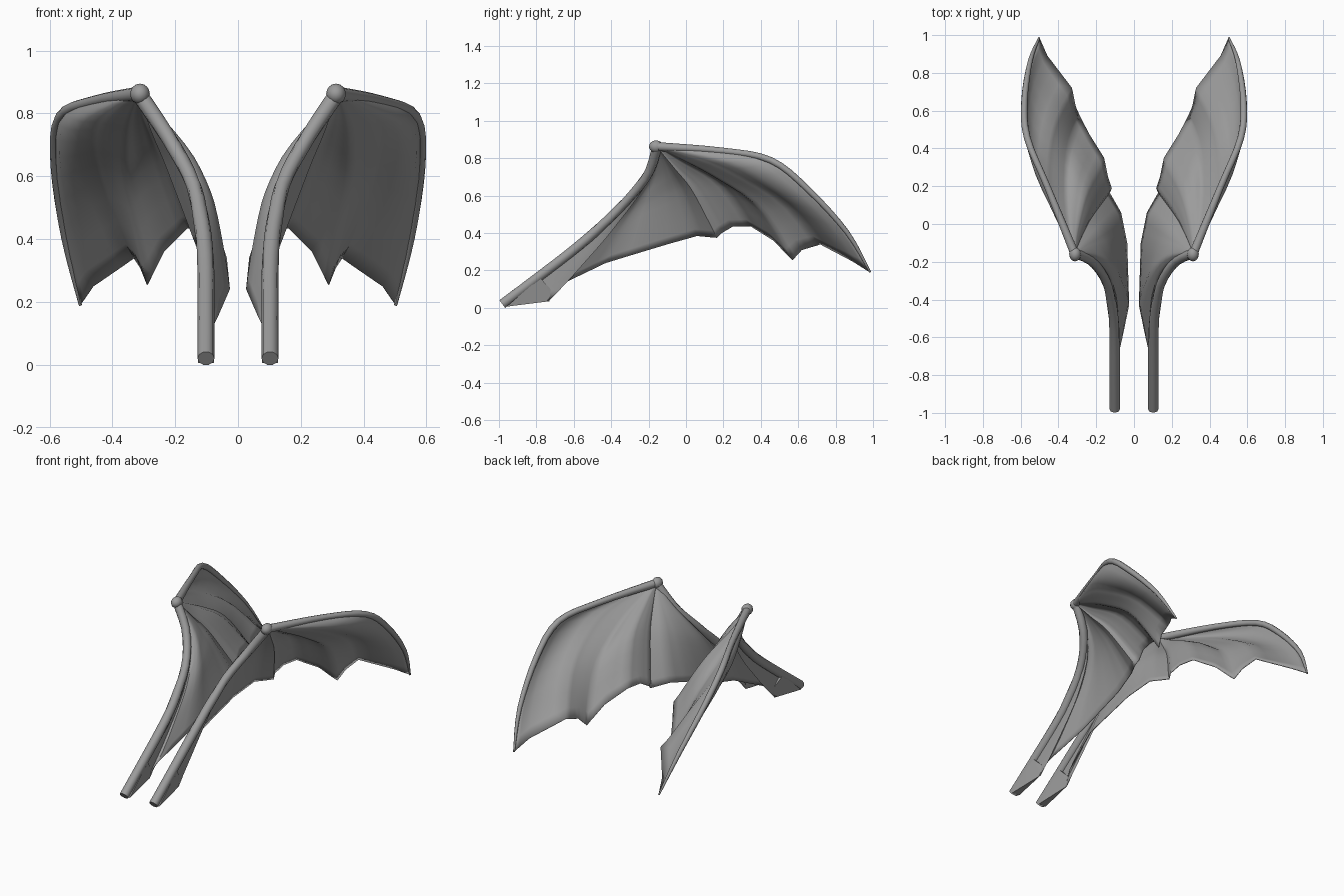
import bpy, bmesh, math
from mathutils import Vector

cube = bpy.data.objects.get("Cube")
if cube:
    bpy.data.objects.remove(cube, do_unlink=True)

grey = bpy.data.materials.new("membrane_grey")
grey.use_nodes = True
grey.diffuse_color = (0.33, 0.33, 0.33, 1)
bsdf = grey.node_tree.nodes["Principled BSDF"]
bsdf.inputs["Base Color"].default_value = (0.33, 0.33, 0.33, 1)
bsdf.inputs["Roughness"].default_value = 0.7


def finish(name, bm, angle=45, thickness=0):
    """Turn a bmesh of the left side into a mirrored object."""
    me = bpy.data.meshes.new(name)
    bmesh.ops.recalc_face_normals(bm, faces=bm.faces)
    bm.to_mesh(me)
    bm.free()
    me.materials.append(grey)
    for p in me.polygons:
        p.use_smooth = True
    me.set_sharp_from_angle(angle=math.radians(angle))
    ob = bpy.data.objects.new(name, me)
    bpy.context.collection.objects.link(ob)
    if thickness:
        mod = ob.modifiers.new("Thickness", 'SOLIDIFY')
        mod.thickness, mod.offset = thickness, 0
    ob.modifiers.new("Mirror", 'MIRROR').use_axis[0] = True
    return ob


def at(points, s):
    """Point at fraction s along a polyline, smoothed through its points."""
    p = [Vector(q) for q in points]
    f = s * (len(p) - 1)
    i = min(int(f), len(p) - 2)
    u = f - i
    a, b, c, d = p[max(i - 1, 0)], p[i], p[i + 1], p[min(i + 2, len(p) - 1)]
    return 0.5 * (2 * b + (c - a) * u + (2 * a - 5 * b + 4 * c - d) * u * u
                  + (3 * b - a - 3 * c + d) * u ** 3)


def tube(name, points, radii, sides=10, steps=20):
    """Tapered bone along a path."""
    bm = bmesh.new()
    rings = []
    for k in range(steps + 1):
        s = k / steps
        c = at(points, s)
        tan = (at(points, min(s + .02, 1)) - at(points, max(s - .02, 0))).normalized()
        side = tan.cross(Vector((0, 0.62, 0.78)) if abs(tan.z) < .75 or tan.y < 0
                         else Vector((0, 1, 0))).normalized()
        up = side.cross(tan)
        r = at([(q, 0, 0) for q in radii], s).x
        rings.append([bm.verts.new(c + r * (math.cos(a) * side + math.sin(a) * up))
                      for a in (2 * math.pi * j / sides for j in range(sides))])
    for A, B in zip(rings, rings[1:]):
        for j in range(sides):
            n = (j + 1) % sides
            bm.faces.new((A[j], A[n], B[n], B[j]))
    bm.faces.new(rings[0])
    bm.faces.new(rings[-1])
    return finish(name, bm)


# Bone paths, all starting at the wrist
WRIST = (.315, -.155, .862)
arm = [WRIST, (.22, -.2, .72), (.145, -.31, .58), (.114, -.45, .44),
       (.103, -.585, .322), (.102, -.785, .168), (.102, -.982, .02)]
lead = [WRIST, (.46, .2, .838), (.565, .455, .788), (.58, .65, .635),
        (.55, .86, .405), (.502, .985, .19)]
middle = [WRIST, (.345, -.01, .79), (.358, .17, .69), (.347, .4, .53), (.288, .57, .255)]
inner = [WRIST, (.275, -.06, .745), (.225, .035, .625), (.13, .165, .375)]

# Membrane panels: two bones, trailing edge between their tips, bulge
panels = [
    (lead, middle, [lead[-1], (.46, .89, .25), (.33, .72, .34), (.31, .62, .31), middle[-1]],
     (.05, -.03, -.03)),
    (middle, inner, [middle[-1], (.235, .47, .36), (.16, .35, .435), (.14, .25, .435),
                     (.12, .19, .4), inner[-1]], (0, 0, 0)),
    (inner, arm, [inner[-1], (.07, .06, .385), (.038, -.1, .34), (.028, -.43, .24),
                  (.08, -.68, .12), (.095, -.72, .08), (.1, -.73, .04), (.102, -.86, .025),
                  arm[-1]], (-.045, 0, 0)),
]

STEPS, SUB = 14, 3
bm = bmesh.new()
for first, second, edge, bulge in panels:
    edge = [Vector(e) for e in edge]
    dist = [0]
    for a, b in zip(edge, edge[1:]):
        dist.append(dist[-1] + (b - a).length)
    rows = []
    for i in range((len(edge) - 1) * SUB + 1):
        k = min(i // SUB, len(edge) - 2)
        u = i / SUB - k
        t = (dist[k] + u * (dist[k + 1] - dist[k])) / dist[-1]
        end = edge[k].lerp(edge[k + 1], u)
        fix = end - Vector(first[-1]).lerp(Vector(second[-1]), t)
        row = []
        for j in range(STEPS + 1):
            s = j / STEPS
            p = at(first, s).lerp(at(second, s), t) + fix * s ** 1.3
            p += Vector(bulge) * math.sin(math.pi * t) * math.sin(math.pi * s)
            row.append(bm.verts.new(p))
        rows.append(row)
    for A, B in zip(rows, rows[1:]):
        for j in range(STEPS):
            bm.faces.new((A[j], A[j + 1], B[j + 1], B[j]))
bmesh.ops.remove_doubles(bm, verts=bm.verts, dist=.0005)
finish("wing_membrane", bm, 50, .005)

# Arm bone and leading finger bone
tube("arm_bone", arm, [.026, .025, .024, .026, .027, .027, .027])
tube("leading_finger", lead, [.024, .018, .018, .017, .013, .005])

# Wrist knuckle
bm = bmesh.new()
bmesh.ops.create_uvsphere(bm, u_segments=12, v_segments=8, radius=.033)
for v in bm.verts:
    v.co = Vector((v.co.x * .95, v.co.y * 1.15, v.co.z)) + Vector((.312, -.16, .862))
finish("wrist_knuckle", bm)

# Solid wedge where the wing meets the body
bm = bmesh.new()
for co in [(.077, -.96, .006), (.127, -.96, .006), (.1, -.73, .035),
           (.08, -.78, .16), (.124, -.78, .16), (.098, -.715, .09)]:
    bm.verts.new(co)
bmesh.ops.convex_hull(bm, input=bm.verts)
finish("wing_root", bm, 35)
